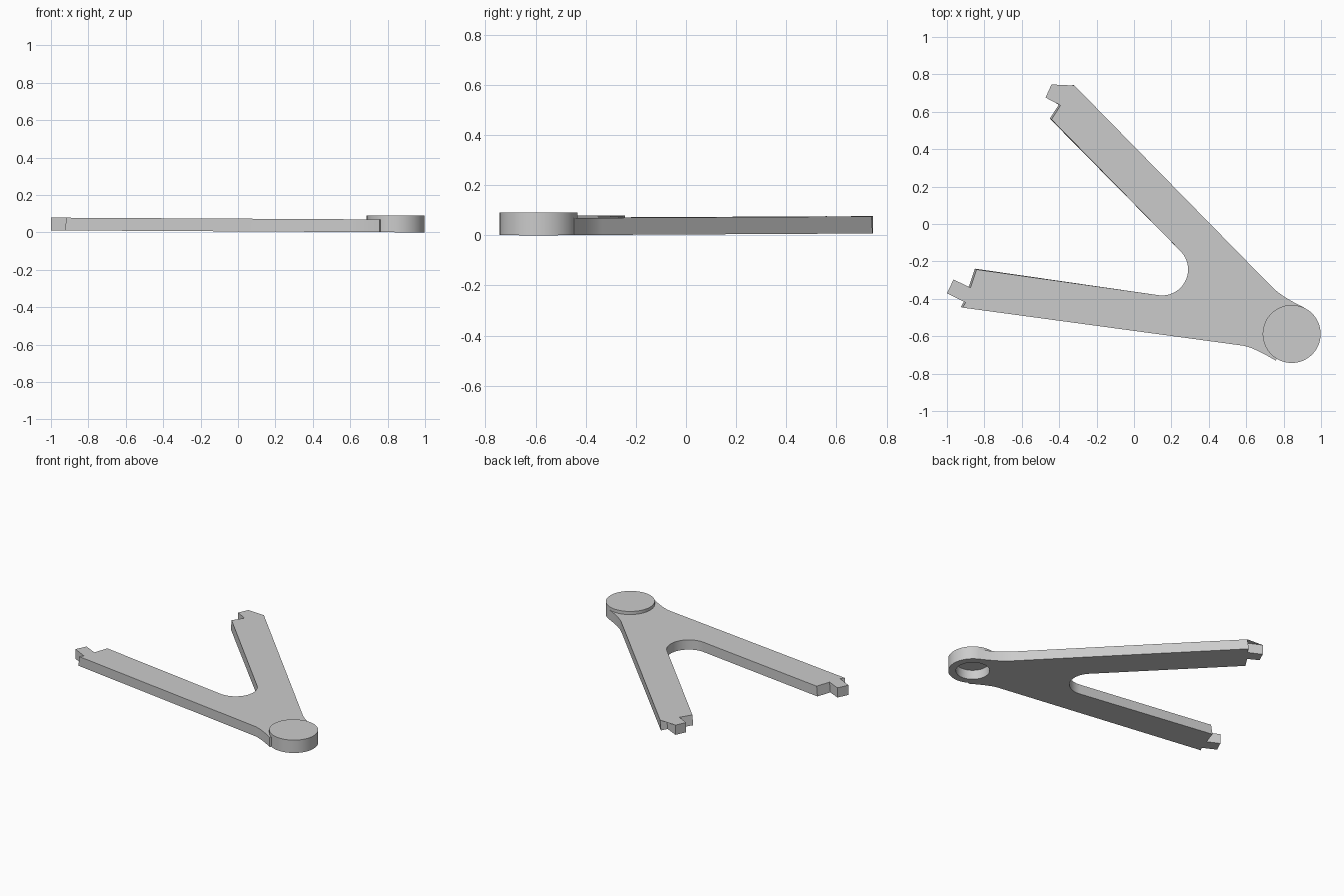
import bpy, bmesh
from math import cos, sin, radians, pi
from mathutils import Vector

if "Cube" in bpy.data.objects:
    bpy.data.objects.remove(bpy.data.objects["Cube"])

grey = bpy.data.materials.new("plain_grey")
grey.use_nodes = True
grey.diffuse_color = (0.6, 0.6, 0.6, 1)
grey.node_tree.nodes["Principled BSDF"].inputs["Base Color"].default_value = (0.6, 0.6, 0.6, 1)

HUB = Vector((0.843, -0.588))
HUB_R, HOLE_R, HUB_H, RECESS = 0.155, 0.107, 0.09, 0.065
PLATE_H = 0.068
LEAN = Vector((-0.9, 0.43)) * 0.01


def arc(centre, r, a0, a1, n):
    steps = [radians(a0 + (a1 - a0) * i / n) for i in range(n + 1)]
    return [Vector(centre) + Vector((cos(a), sin(a))) * r for a in steps]


def bend(p, c, q, n=10):
    p, c, q = Vector(p), Vector(c), Vector(q)
    ts = [i / n for i in range(n + 1)]
    return [p * (1 - t) ** 2 + c * 2 * t * (1 - t) + q * t * t for t in ts]


def finish(bm, name):
    # The whole part rises very slightly towards the arm tips
    for v in bm.verts:
        v.co.z += 0.0055 * (1 - v.co.x)
    bmesh.ops.recalc_face_normals(bm, faces=bm.faces)
    mesh = bpy.data.meshes.new(name)
    bm.to_mesh(mesh)
    bm.free()
    mesh.materials.append(grey)
    obj = bpy.data.objects.new(name, mesh)
    bpy.context.collection.objects.link(obj)
    bpy.ops.object.select_all(action='DESELECT')
    obj.select_set(True)
    bpy.context.view_layer.objects.active = obj
    bpy.ops.object.shade_smooth_by_angle(angle=radians(35))


# Forked plate: each tip is shoulder, notch, tongue, tongue, notch, shoulder
back_tip = [(-0.318, 0.74), (-0.34, 0.698), (-0.441, 0.746),
            (-0.473, 0.676), (-0.393, 0.634), (-0.441, 0.559)]
side_tip = [(-0.842, -0.243), (-0.874, -0.34), (-0.965, -0.297),
            (-1.0, -0.37), (-0.90, -0.42), (-0.917, -0.447)]
outline = []


def add(points, leaning=False):
    for i, p in enumerate(points):
        # Shoulder faces slope outwards towards the underside
        shift = LEAN if leaning and i not in (2, 3) else Vector((0, 0))
        outline.append((Vector(p), shift))


add(back_tip, True)
add(arc((0.15, -0.243), 0.139, 45, -98, 24))
add(side_tip, True)
add(bend((0.58, -0.65), (0.637, -0.658), (0.757, -0.73)))
add(arc(HUB, 0.13, 239, 64.6, 20))
add(bend((0.91, -0.447), (0.79, -0.39), (0.735, -0.334)))

bm = bmesh.new()
top = [bm.verts.new((p.x, p.y, PLATE_H)) for p, s in outline]
low = [bm.verts.new((p.x + s.x, p.y + s.y, 0)) for p, s in outline]
bm.faces.new(top)
bm.faces.new(low[::-1])
for i in range(len(top)):
    j = (i + 1) % len(top)
    bm.faces.new((top[i], low[i], low[j], top[j]))
bmesh.ops.triangulate(bm, faces=[f for f in bm.faces if len(f.verts) > 4])
finish(bm, "forked_plate")

# Round hub with a blind recess underneath
bm = bmesh.new()
SEGS = 64
rings = []
for r, z in ((HUB_R, HUB_H), (HUB_R, 0), (HOLE_R, 0), (HOLE_R, RECESS)):
    rings.append([bm.verts.new((HUB.x + r * cos(2 * pi * i / SEGS),
                                HUB.y + r * sin(2 * pi * i / SEGS), z)) for i in range(SEGS)])
for a, b in zip(rings, rings[1:]):
    for i in range(SEGS):
        j = (i + 1) % SEGS
        bm.faces.new((a[i], b[i], b[j], a[j]))
bm.faces.new(rings[0])
bm.faces.new(rings[-1])
finish(bm, "pivot_hub")
